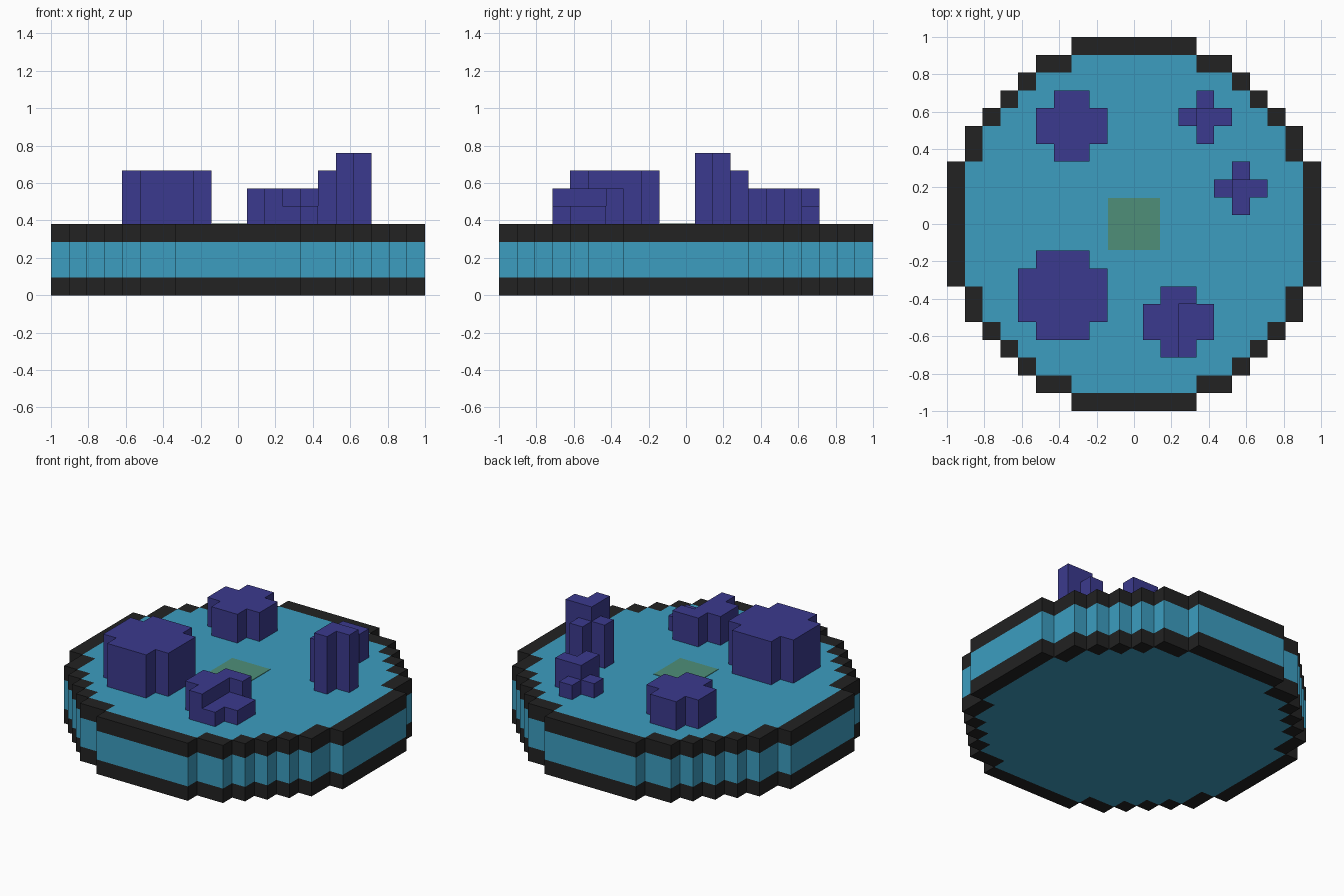
import bpy
import bmesh
from mathutils import Vector

U = 2 / 21      # edge length of one block
DECK = 4        # platform height in blocks

if "Cube" in bpy.data.objects:
    bpy.data.objects.remove(bpy.data.objects["Cube"], do_unlink=True)


def make_material(name, hex_code):
    srgb = [int(hex_code[i:i + 2], 16) / 255 for i in (0, 2, 4)]
    color = [((c + 0.055) / 1.055) ** 2.4 for c in srgb] + [1]
    mat = bpy.data.materials.new(name)
    mat.use_nodes = True
    mat.diffuse_color = color
    mat.node_tree.nodes["Principled BSDF"].inputs["Base Color"].default_value = color
    return mat


blue = make_material("water blue", "3C9DC0")
black = make_material("rim black", "222222")
purple = make_material("deep purple", "3B3A8E")
green = make_material("moss green", "4E8F79")

SIDES = [Vector(d) for d in ((1, 0, 0), (0, 1, 0), (-1, 0, 0), (0, -1, 0))]
UP = Vector((0, 0, 1))


def block_object(name, heights, base, materials, rule=lambda cell, layer: 0):
    """Outer skin of block columns; heights maps (x, y) cells to column height."""
    bm = bmesh.new()

    def face(center, normal, material):
        a = Vector((1, 0, 0)) if normal.z else UP.cross(normal)
        b = normal.cross(a)
        corners = [center + (a * i + b * j) / 2 for i, j in ((-1, -1), (1, -1), (1, 1), (-1, 1))]
        bm.faces.new([bm.verts.new(c * U) for c in corners]).material_index = material

    for cell, height in heights.items():
        x, y = cell
        face(Vector((x, y, base + height)), UP, rule(cell, None))
        face(Vector((x, y, base)), -UP, rule(cell, None))
        for d in SIDES:
            neighbour = heights.get((x + int(d.x), y + int(d.y)), 0)
            for layer in range(neighbour, height):
                face(Vector((x, y, base + layer + 0.5)) + d / 2, d, rule(cell, layer))

    bmesh.ops.remove_doubles(bm, verts=bm.verts, dist=0.001)
    bmesh.ops.dissolve_limit(bm, angle_limit=0.01, verts=bm.verts, edges=bm.edges,
                             delimit={'MATERIAL'})
    mesh = bpy.data.meshes.new(name)
    bm.to_mesh(mesh)
    bm.free()
    for mat in materials:
        mesh.materials.append(mat)
    obj = bpy.data.objects.new(name, mesh)
    bpy.context.collection.objects.link(obj)
    return obj


# Round stepped platform: black rims above and below a blue wall
half_widths = [10, 10, 10, 10, 9, 9, 8, 7, 6, 5, 3]
disc = {(x, y): DECK for y in range(-10, 11)
        for x in range(-half_widths[abs(y)], half_widths[abs(y)] + 1)}


def platform_color(cell, layer):
    if layer is not None:
        return 1 if layer in (0, DECK - 1) else 0
    x, y = cell
    return 0 if all((x + int(d.x), y + int(d.y)) in disc for d in SIDES) else 1


block_object("round_platform", disc, 0, [blue, black], platform_color)


# Cross-shaped pillars: a square with one-block corners removed
def pillar(name, x0, y0, size, height, lower=lambda x, y: False):
    ends = (0, size - 1)
    cells = {(x0 + i, y0 + j): height - int(lower(i, j))
             for i in range(size) for j in range(size)
             if not (i in ends and j in ends)}
    block_object(name, cells, DECK, [purple])


def back_steps(i, j):
    return i == 0 or j == 2


pillar("back_wide_pillar", -5, 4, 4, 2)
pillar("front_large_pillar", -6, -6, 5, 3)
pillar("front_stepped_pillar", 1, -7, 4, 2, lambda i, j: i >= 2 and j <= 2)
pillar("back_small_pillar", 3, 5, 3, 2, back_steps)
pillar("tall_slim_pillar", 5, 1, 3, 4, back_steps)

# Thin centre plate
bpy.ops.mesh.primitive_cube_add(size=1, location=(0, 0, DECK * U + 0.001))
plate = bpy.context.object
plate.name = "centre_plate"
plate.scale = (0.278, 0.278, 0.004)
plate.data.materials.append(green)
